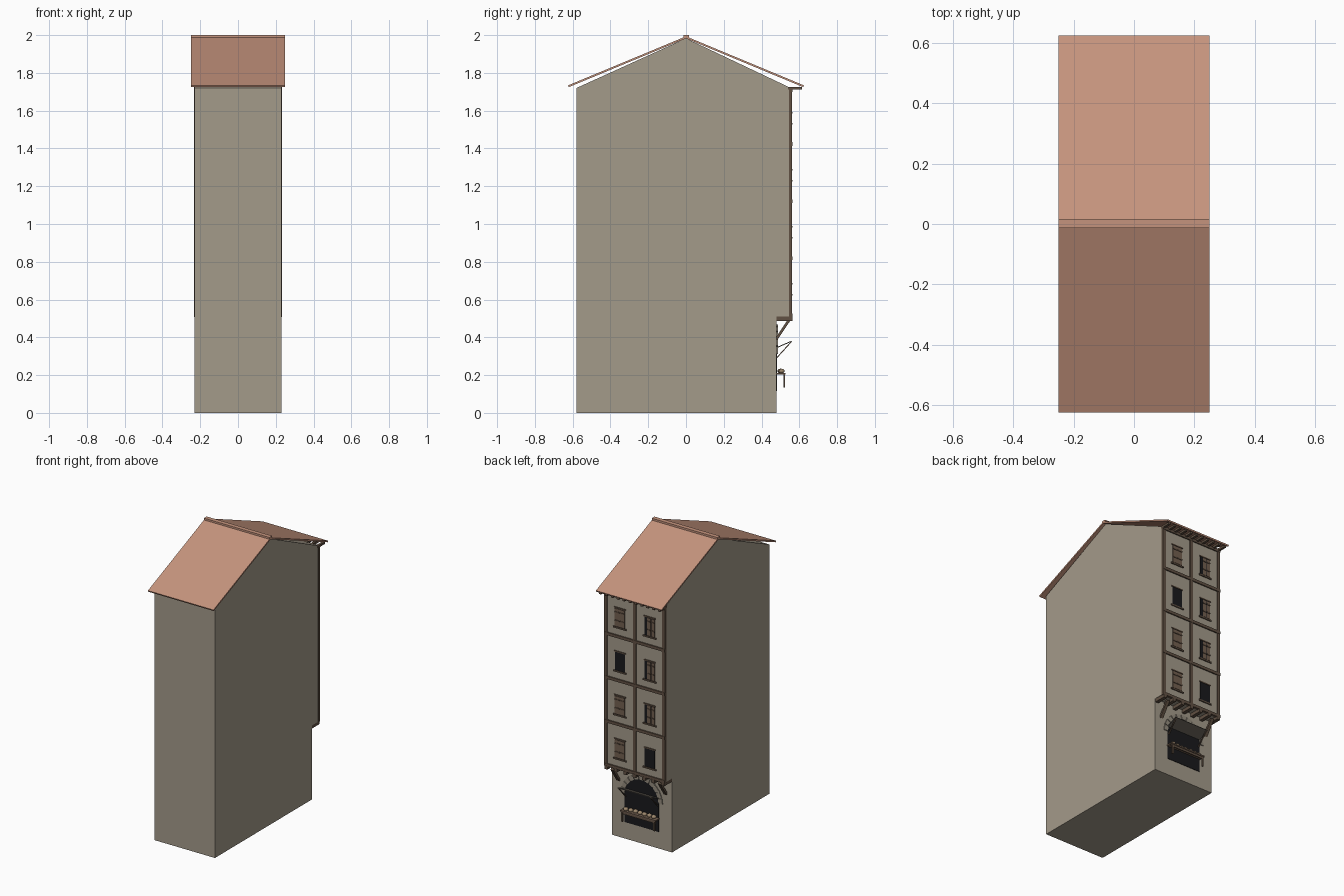
import bpy, bmesh, math, random
from mathutils import Vector

if "Cube" in bpy.data.objects:
    bpy.data.objects.remove(bpy.data.objects["Cube"])

random.seed(4)


def material(name, rgb):
    m = bpy.data.materials.new(name)
    m.diffuse_color = (*rgb, 1)
    m.use_nodes = True
    m.node_tree.nodes["Principled BSDF"].inputs["Base Color"].default_value = m.diffuse_color
    return m


PLASTER = material("plaster", (0.37, 0.325, 0.255))
TILE = material("clay tile", (0.56, 0.295, 0.205))
TIMBER = material("timber", (0.12, 0.082, 0.056))
SHUTTER = material("shutter wood", (0.17, 0.115, 0.08))
DARK = material("dark opening", (0.010, 0.010, 0.012))
STONE = material("arch stone", (0.30, 0.265, 0.21))
CANVAS = material("awning boards", (0.13, 0.115, 0.095))
GOODS = material("bread", (0.33, 0.24, 0.15))


def prism(name, pts, lo, hi, mat, axis="x"):
    """Extrude a 2D outline along x (points are y, z) or along y (points are x, z)."""
    bm = bmesh.new()

    def ring(d):
        return [bm.verts.new((d, a, b) if axis == "x" else (a, d, b)) for a, b in pts]

    r0, r1 = ring(lo), ring(hi)
    bm.faces.new(r0)
    bm.faces.new(r1)
    n = len(pts)
    for i in range(n):
        j = (i + 1) % n
        bm.faces.new((r0[i], r0[j], r1[j], r1[i]))
    bmesh.ops.recalc_face_normals(bm, faces=bm.faces)
    me = bpy.data.meshes.new(name)
    bm.to_mesh(me)
    bm.free()
    me.materials.append(mat)
    ob = bpy.data.objects.new(name, me)
    bpy.context.collection.objects.link(ob)
    return ob


def box(name, x0, x1, y0, y1, z0, z1, mat):
    return prism(name, [(y0, z0), (y1, z0), (y1, z1), (y0, z1)], x0, x1, mat)


def bar(name, a, b, t, x0, x1, mat):
    """Sloping bar in the y-z plane from a to b with thickness t."""
    a, b = Vector(a), Vector(b)
    d = (b - a).normalized()
    n = Vector((-d.y, d.x)) * t / 2
    return prism(name, [a - n, b - n, b + n, a + n], x0, x1, mat)


# House body with the upper floors jutting out
prism("house_body", [(-0.58, 0), (0.48, 0), (0.48, 0.51), (0.555, 0.51),
                     (0.555, 1.72), (0, 1.983), (-0.58, 1.72)], -0.23, 0.23, PLASTER)

# Roof slabs, ridge cap and eave rafters
for s in (-1, 1):
    bar("roof_slope", (0, 1.988), (s * 0.623, 1.729), 0.01, -0.25, 0.25, TILE)
box("ridge_cap", -0.25, 0.25, -0.014, 0.016, 1.985, 2.0, TILE)
for i in range(11):
    x = -0.225 + i * 0.045
    box("eave_rafter", x - 0.008, x + 0.008, 0.54, 0.615, 1.711, 1.726, TIMBER)

# Timber frame of the upper floors
for x in (-0.222, 0, 0.222):
    box("frame_post", x - 0.011, x + 0.011, 0.545, 0.561, 0.51, 1.72, TIMBER)
FLOORS = [0.515 + 0.302 * i for i in range(4)]
for z in FLOORS + [1.708]:
    box("frame_rail", -0.232, 0.232, 0.545, 0.563, z - 0.008, z + 0.012, TIMBER)

# Joists and braces under the overhang
for i in range(7):
    x = -0.216 + i * 0.072
    box("floor_joist", x - 0.012, x + 0.012, 0.475, 0.564, 0.487, 0.511, TIMBER)
for x in (-0.18, 0.18):
    bar("overhang_brace", (0.478, 0.39), (0.545, 0.49), 0.014, x - 0.011, x + 0.011, TIMBER)


def window(x, z, style):
    """Dark opening with sill, lintel and shutters; z is the floor level."""
    b, t, w = z + 0.068, z + 0.195, 0.038
    box("window_opening", x - w, x + w, 0.55, 0.557, b, t, DARK)
    box("window_sill", x - w - 0.012, x + w + 0.012, 0.55, 0.562, b - 0.010, b, TIMBER)
    box("window_lintel", x - w - 0.006, x + w + 0.006, 0.55, 0.560, t, t + 0.008, TIMBER)
    if style == "open":
        return
    leaves = [(x - w, x - 0.001), (x + 0.001, x + w)]
    if style == "ajar":
        leaves = [(x - w, x - 0.014), (x - 0.008, x + 0.018)]
    for x0, x1 in leaves:
        box("window_shutter", x0, x1, 0.55, 0.560, b + 0.003, t - 0.003, SHUTTER)
        for h in (0.107, 0.165):
            box("shutter_batten", x0, x1, 0.55, 0.563, z + h, z + h + 0.008, TIMBER)


for i, z in enumerate(FLOORS):
    window(0.115, z, "open" if i == 2 else "closed")
    window(-0.113, z, "open" if i == 0 else "ajar")

# Arched shop front
R, CZ = 0.13, 0.31
arc = [(R * math.cos(math.pi * i / 16), CZ + R * math.sin(math.pi * i / 16)) for i in range(17)]
prism("shop_opening", [(-R, 0.115), (R, 0.115)] + arc, 0.474, 0.483, DARK, "y")
for i in range(11):
    a0 = math.pi * (i + 0.06) / 11
    a1 = math.pi * (i + 0.94) / 11
    stone = [(r * math.cos(a), CZ + r * math.sin(a))
             for r, a in ((R, a0), (R + 0.03, a0), (R + 0.03, a1), (R, a1))]
    prism("arch_stone", stone, 0.474, 0.486, STONE, "y")

# Raised awning with its struts
bar("awning", (0.479, 0.345), (0.56, 0.38), 0.005, -0.13, 0.13, CANVAS)
for x in (-0.122, 0.122):
    bar("awning_strut", (0.479, 0.29), (0.558, 0.377), 0.005, x - 0.004, x + 0.004, TIMBER)

# Shop counter with legs
box("counter_top", -0.135, 0.135, 0.478, 0.527, 0.203, 0.212, SHUTTER)
box("counter_apron", -0.13, 0.13, 0.515, 0.522, 0.188, 0.203, TIMBER)
for x in (-0.122, 0.122):
    box("counter_leg", x - 0.006, x + 0.006, 0.516, 0.525, 0.135, 0.205, TIMBER)

# Goods on the counter
for i in range(7):
    bpy.ops.mesh.primitive_ico_sphere_add(
        subdivisions=2, radius=1,
        location=(-0.105 + i * 0.035, 0.503 + random.uniform(-0.004, 0.004), 0.221))
    ob = bpy.context.object
    ob.name = "bread_loaf"
    ob.scale = (0.017, 0.016, 0.013)
    ob.data.materials.append(GOODS)
    bpy.ops.object.shade_smooth()
